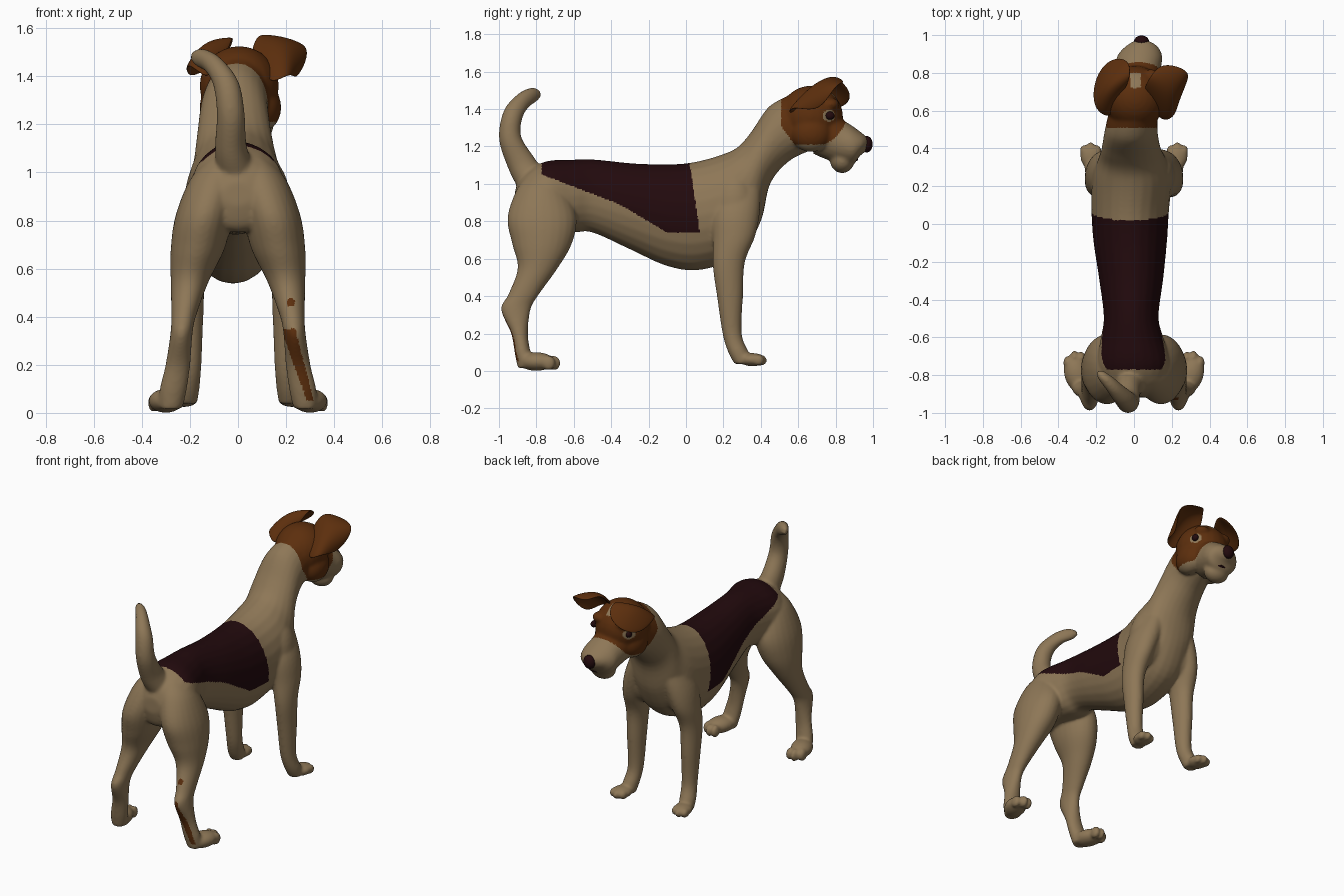
import bpy, bmesh, math
from mathutils import Vector, Matrix

old = bpy.data.objects.get("Cube")
if old:
    bpy.data.objects.remove(old, do_unlink=True)


def material(name, colour):
    mat = bpy.data.materials.new(name)
    mat.use_nodes = True
    mat.diffuse_color = (*colour, 1)
    mat.node_tree.nodes["Principled BSDF"].inputs["Base Color"].default_value = (*colour, 1)
    return mat


cream = material("cream coat", (.27, .185, .095))
tan = material("tan brown coat", (.108, .028, .004))
dark = material("dark maroon coat", (.016, .003, .004))


def add_object(name, bm, mats):
    bmesh.ops.recalc_face_normals(bm, faces=bm.faces)
    for face in bm.faces:
        face.smooth = True
    mesh = bpy.data.meshes.new(name)
    bm.to_mesh(mesh)
    bm.free()
    for mat in mats:
        mesh.materials.append(mat)
    obj = bpy.data.objects.new(name, mesh)
    bpy.context.collection.objects.link(obj)
    return obj


def ellipsoid(bm, centre, radii, yaw=0):
    matrix = Matrix.Translation(centre) @ Matrix.Rotation(yaw, 4, "Z") @ Matrix.Diagonal((*radii, 1))
    bmesh.ops.create_uvsphere(bm, u_segments=24, v_segments=16, radius=1, matrix=matrix)


def smooth_rows(rows, steps=5):
    """Run a Catmull-Rom curve through rows of numbers."""
    result = []
    for i in range(len(rows) - 1):
        quad = [rows[max(0, min(len(rows) - 1, i + k))] for k in (-1, 0, 1, 2)]
        for j in range(steps):
            t = j / steps
            result.append([b + .5 * t * (c - a + t * (2*a - 5*b + 4*c - d + t * (3*(b - c) + d - a)))
                           for a, b, c, d in zip(*quad)])
    return result + [list(rows[-1])]


def loft(bm, rows, side=1, segments=24):
    """Rows hold centre x, half width, then y and z of two opposite outline points."""
    rings = []
    for x, width, y1, z1, y2, z2 in smooth_rows(rows):
        first, second = Vector((side * x, y1, z1)), Vector((side * x, y2, z2))
        centre, half = (first + second) / 2, (first - second) / 2
        ring = []
        for k in range(segments):
            angle = math.tau * k / segments
            ring.append(bm.verts.new(centre + half * math.sin(angle)
                                     + Vector((width * math.cos(angle), 0, 0))))
        rings.append(ring)
    for lower, upper in zip(rings, rings[1:]):
        for k in range(segments):
            n = (k + 1) % segments
            bm.faces.new((lower[k], lower[n], upper[n], upper[k]))
    bm.faces.new(rings[0])
    bm.faces.new(rings[-1])


bm = bmesh.new()

# Torso and neck: back outline, then belly and throat outline
loft(bm, [
    (0, .06, -.915, .96, -.92, .86),
    (0, .15, -.87, 1.05, -.88, .76),
    (0, .195, -.75, 1.12, -.75, .75),
    (-.01, .165, -.6, 1.13, -.6, .74),
    (-.015, .145, -.48, 1.13, -.5, .74),
    (-.015, .17, -.28, 1.11, -.3, .65),
    (-.02, .195, -.08, 1.105, -.1, .56),
    (-.02, .205, .06, 1.12, .08, .54),
    (-.01, .21, .2, 1.16, .29, .62),
    (-.01, .18, .28, 1.2, .4, .8),
    (-.015, .157, .35, 1.28, .45, 1),
    (-.015, .14, .44, 1.41, .55, 1.12),
    (0, .13, .54, 1.47, .67, 1.18),
])

# Skull, cheeks, brows, muzzle and chin
ellipsoid(bm, (.005, .67, 1.36), (.165, .17, .165))
for side in (-1, 1):
    ellipsoid(bm, (side * .09 + .01, .67, 1.27), (.08, .11, .1))
    ellipsoid(bm, (side * .08 + .01, .775, 1.425), (.055, .045, .035))
loft(bm, [
    (0, .13, .74, 1.43, .68, 1.16),
    (.02, .12, .83, 1.35, .78, 1.12),
    (.03, .12, .89, 1.31, .885, 1.1),
    (.04, .085, .95, 1.265, .93, 1.15),
    (.04, .04, .975, 1.24, .96, 1.17),
])
ellipsoid(bm, (.03, .835, 1.125), (.085, .065, .068))

# Tail curling up and over to the right
loft(bm, [
    (-.01, .08, -.75, 1.05, -.9, .98),
    (-.03, .066, -.81, 1.14, -.95, 1.08),
    (-.03, .058, -.88, 1.25, -1, 1.24),
    (-.05, .055, -.875, 1.35, -.975, 1.39),
    (-.1, .048, -.84, 1.41, -.9, 1.48),
    (-.15, .042, -.805, 1.435, -.825, 1.515),
    (-.18, .02, -.775, 1.465, -.78, 1.5),
])

# Legs, shoulders and paws, mirrored
for side in (-1, 1):
    loft(bm, [
        (.06, .06, -.7, 1.06, -.84, 1.06),
        (.095, .105, -.64, .97, -.905, .97),
        (.14, .12, -.585, .82, -.955, .82),
        (.168, .112, -.61, .68, -.93, .68),
        (.2, .08, -.685, .55, -.9, .55),
        (.225, .053, -.785, .41, -.95, .41),
        (.235, .046, -.83, .33, -.99, .33),
        (.25, .052, -.845, .2, -.935, .2),
        (.27, .057, -.83, .1, -.915, .09),
        (.28, .05, -.8, .02, -.9, .015),
    ], side)
    loft(bm, [
        (.1, .07, .4, 1, .2, 1),
        (.145, .09, .395, .85, .14, .85),
        (.18, .078, .37, .72, .143, .7),
        (.198, .063, .315, .58, .143, .56),
        (.2, .056, .305, .4, .165, .4),
        (.2, .048, .298, .2, .195, .2),
        (.21, .05, .335, .1, .225, .1),
        (.215, .045, .35, .045, .26, .035),
    ], side)
    ellipsoid(bm, (side * .12, .26, .86), (.1, .12, .2))
    ellipsoid(bm, (side * .3, -.8, .05), (.068, .1, .05), -side * .35)
    ellipsoid(bm, (side * .225, .355, .06), (.06, .07, .036), -side * .2)
    for k in (-1, 0, 1):
        bump = .016 * (1 - abs(k))
        ellipsoid(bm, (side * (.315 + .036 * k), -.722 + bump - .012 * k, .042), (.024, .036, .04))
        ellipsoid(bm, (side * (.23 + .036 * k), .388 + bump, .057), (.022, .03, .03))

# Fuse the forms into one continuous coat
body = add_object("body", bm, [cream, tan, dark])
remesh = body.modifiers.new("fuse", "REMESH")
remesh.mode = "VOXEL"
remesh.voxel_size = .008
relax = body.modifiers.new("relax", "SMOOTH")
relax.factor = .5
relax.iterations = 14
bpy.context.view_layer.update()
fused = bpy.data.meshes.new_from_object(body.evaluated_get(bpy.context.evaluated_depsgraph_get()))
body.modifiers.clear()
body.data = fused
fused.materials.clear()
for mat in (cream, tan, dark):
    fused.materials.append(mat)

eyes = [Vector((side * .13 + .015, .77, 1.365)) for side in (-1, 1)]


def coat(point, normal):
    """Pick the coat colour: cream, tan or dark."""
    x, y, z = point
    # Saddle over the back
    edge = max(.74, min(1.05 - .385 * (y + .77), .89 - .59 * (y + .355)))
    if -.77 < y < .075 - .15 * (z - .74) and z > edge and not (y < -.7 and z > 1.14):
        return 2
    # Face mask with eye rims and a small blaze
    jaw = 1.21 + max(0, .58 - y) * 1.4 + 6.5 * max(0, y - .72) ** 2
    if .51 < y < .87 and z > jaw:
        rim = any(math.hypot(x - e.x, y - e.y, 1.3 * (z - e.z)) < .042 for e in eyes)
        blaze = abs(x - .01) < .028 and .72 < y < .8 and z > 1.43
        return 0 if rim or blaze else 1
    # Marks down the back of the left hind leg
    if x > 0 and y < -.8 and normal.y < -.2:
        streak = .05 < z < .35 and abs(x - .208 - .31 * (.35 - z)) < .012 + .05 * z
        spot = math.hypot(x - .22, z - .46) < .018
        return 1 if streak or spot else 0
    return 0


for face in fused.polygons:
    face.use_smooth = True
    face.material_index = coat(face.center, face.normal)

# Folded ears, each a curved sheet of base, fold and flap
ears = {
    "left_ear": [[(.04, .71, 1.47), (.1, .63, 1.44), (.13, .54, 1.35)],
                 [(.08, .78, 1.6), (.19, .68, 1.56), (.23, .55, 1.42)],
                 [(.14, .87, 1.53), (.335, .81, 1.55), (.235, .72, 1.36)]],
    "right_ear": [[(-.05, .71, 1.47), (-.1, .63, 1.44), (-.12, .55, 1.37)],
                  [(-.01, .78, 1.59), (-.16, .72, 1.595), (-.225, .6, 1.47)],
                  [(-.02, .88, 1.51), (-.13, .89, 1.42), (-.215, .77, 1.38)]],
}
for name, rows in ears.items():
    bm = bmesh.new()
    grid = [[bm.verts.new(p) for p in row] for row in rows]
    for a, b in zip(grid, grid[1:]):
        for k in range(2):
            bm.faces.new((a[k], a[k + 1], b[k + 1], b[k]))
    ear = add_object(name, bm, [tan])
    thick = ear.modifiers.new("thickness", "SOLIDIFY")
    thick.thickness = .022
    thick.offset = 0
    ear.modifiers.new("round", "SUBSURF").levels = 3
    ear.modifiers["round"].render_levels = 3

# Nose, mouth and eyes
details = [("nose", (.04, .966, 1.212), (.04, .032, .044)),
           ("mouth", (.045, .898, 1.13), (.04, .022, .01)),
           ("right_eye", eyes[0], (.018, .024, .022)),
           ("left_eye", eyes[1], (.018, .024, .022))]
for name, centre, radii in details:
    bm = bmesh.new()
    ellipsoid(bm, centre, radii)
    add_object(name, bm, [dark])
